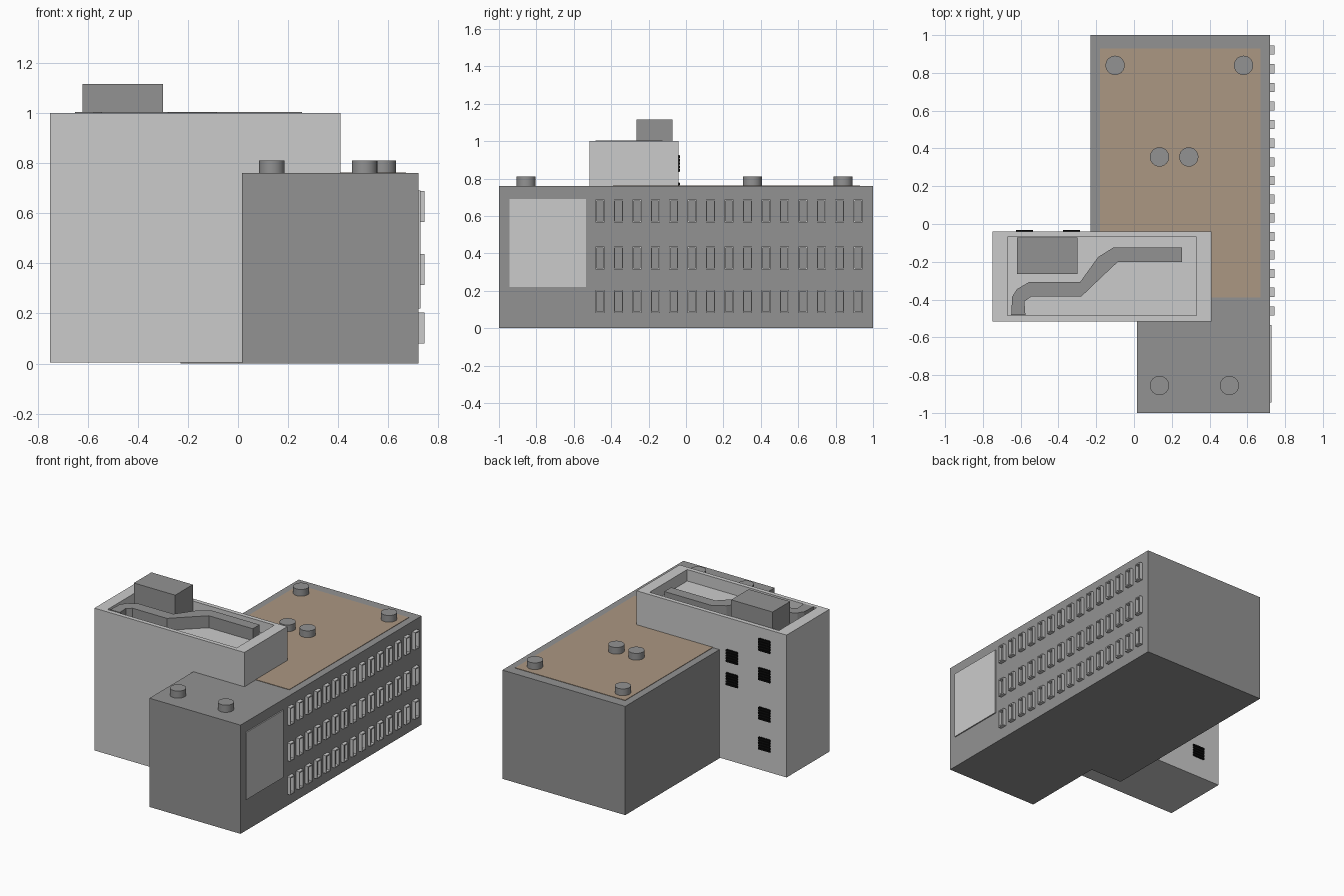
import bpy, bmesh
from mathutils import Matrix, Vector

if "Cube" in bpy.data.objects:
    bpy.data.objects.remove(bpy.data.objects["Cube"])


def material(name, rgb):
    m = bpy.data.materials.new(name)
    m.use_nodes = True
    m.diffuse_color = (*rgb, 1)
    m.node_tree.nodes["Principled BSDF"].inputs["Base Color"].default_value = (*rgb, 1)
    return m


GREY = material("mid grey", (0.29, 0.29, 0.29))
LIGHT = material("light grey", (0.6, 0.6, 0.6))
TAN = material("roof tan", (0.41, 0.31, 0.225))
BLACK = material("black", (0.003, 0.003, 0.003))


def finish(name, bm, *mats):
    me = bpy.data.meshes.new(name)
    bm.to_mesh(me)
    bm.free()
    for m in mats:
        me.materials.append(m)
    ob = bpy.data.objects.new(name, me)
    bpy.context.collection.objects.link(ob)
    return ob


def add_box(bm, lo, hi):
    lo, hi = Vector(lo), Vector(hi)
    return bmesh.ops.create_cube(
        bm, size=1, matrix=Matrix.Translation((lo + hi) / 2) @ Matrix.Diagonal((*(hi - lo), 1)))


def box(name, lo, hi, mat):
    bm = bmesh.new()
    add_box(bm, lo, hi)
    return finish(name, bm, mat)


def prism(name, outline, z0, z1, mat):
    bm = bmesh.new()
    face = bm.faces.new([bm.verts.new((x, y, z0)) for x, y in outline])
    top = bmesh.ops.extrude_face_region(bm, geom=[face])["geom"]
    for v in top:
        if isinstance(v, bmesh.types.BMVert):
            v.co.z = z1
    bmesh.ops.recalc_face_normals(bm, faces=bm.faces)
    return finish(name, bm, mat)


def open_box(lo, hi, inner_lo, inner_hi, depth):
    """Box with a recess sunk into its top; the recess floor uses material slot 1."""
    bm = bmesh.new()
    add_box(bm, lo, hi)
    bm.normal_update()
    top = max(bm.faces, key=lambda f: f.normal.z)
    top = bmesh.ops.extrude_discrete_faces(bm, faces=[top])["faces"][0]
    mid = top.calc_center_median()
    for v in top.verts:
        v.co.x = inner_lo[0] if v.co.x < mid.x else inner_hi[0]
        v.co.y = inner_lo[1] if v.co.y < mid.y else inner_hi[1]
    floor = bmesh.ops.extrude_discrete_faces(bm, faces=[top])["faces"][0]
    for v in floor.verts:
        v.co.z -= depth
    floor.material_index = 1
    bmesh.ops.recalc_face_normals(bm, faces=bm.faces)
    return bm


# Long main block and its roof covering
ROOF = 0.76
prism("main_block", [(0.015, -1), (0.72, -1), (0.72, 1), (-0.23, 1), (-0.23, -0.41), (0.015, -0.41)],
      0, ROOF, GREY)
box("roof_covering", (-0.18, -0.39, ROOF - 0.004), (0.67, 0.93, ROOF + 0.003), TAN)

# Roof vents
for i, (x, y) in enumerate([(-0.1, 0.84), (0.58, 0.84), (0.135, 0.355), (0.29, 0.355),
                            (0.135, -0.855), (0.505, -0.855)]):
    bpy.ops.mesh.primitive_cylinder_add(vertices=24, radius=0.051, depth=0.06,
                                        location=(x, y, ROOF + 0.02))
    vent = bpy.context.object
    vent.name = f"roof_vent_{i + 1}"
    vent.data.materials.append(GREY)
    bpy.ops.object.shade_smooth_by_angle()

# Cross tower with a parapet around its sunken roof
finish("tower", open_box((-0.75, -0.515, 0.005), (0.41, -0.04, 1.0),
                         (-0.67, -0.485), (0.33, -0.07), 0.08), LIGHT, LIGHT)
box("tower_plant_room", (-0.62, -0.265, 0.91), (-0.3, -0.071, 1.115), GREY)

# Winding roof duct
prism("roof_duct", [(0.255, -0.125), (-0.11, -0.125), (-0.19, -0.175), (-0.285, -0.307),
                    (-0.555, -0.307), (-0.62, -0.345), (-0.645, -0.385), (-0.65, -0.483),
                    (-0.575, -0.483), (-0.58, -0.41), (-0.545, -0.385), (-0.28, -0.385),
                    (-0.165, -0.275), (-0.085, -0.2), (0.255, -0.2)], 0.915, 1.004, GREY)

# Projecting window frames: three rows, each repeated along the side
for row, z in enumerate((0.142, 0.376, 0.627)):
    bm = open_box((-0.024, -0.062, 0), (0.024, 0.062, 0.025),
                  (-0.018, -0.054), (0.018, 0.054), 0.023)
    # local x, y, z become world y, z, x
    bmesh.ops.transform(bm, verts=bm.verts,
                        matrix=Matrix(((0, 0, 1, 0), (1, 0, 0, 0), (0, 1, 0, 0), (0, 0, 0, 1))))
    frames = finish(f"window_row_{row + 1}", bm, LIGHT, GREY)
    frames.location = (0.719, -0.46, z)
    arr = frames.modifiers.new("columns", "ARRAY")
    arr.count = 15
    arr.use_relative_offset = False
    arr.use_constant_offset = True
    arr.constant_offset_displace = (0, 0.0986, 0)

# Large blank panel on the side
box("side_panel", (0.719, -0.945, 0.22), (0.728, -0.535, 0.69), LIGHT)

# Louvred black windows on the back of the tower
bm = bmesh.new()
for x, heights in ((-0.58, (0.88, 0.675, 0.4, 0.19)), (-0.33, (0.735, 0.573))):
    for z in heights:
        add_box(bm, (x - 0.042, -0.042, z - 0.045), (x + 0.042, -0.036, z + 0.045))
        for k in range(5):
            s = z + (k - 2) * 0.018
            add_box(bm, (x - 0.045, -0.041, s - 0.006), (x + 0.045, -0.032, s + 0.006))
finish("tower_back_windows", bm, BLACK)
